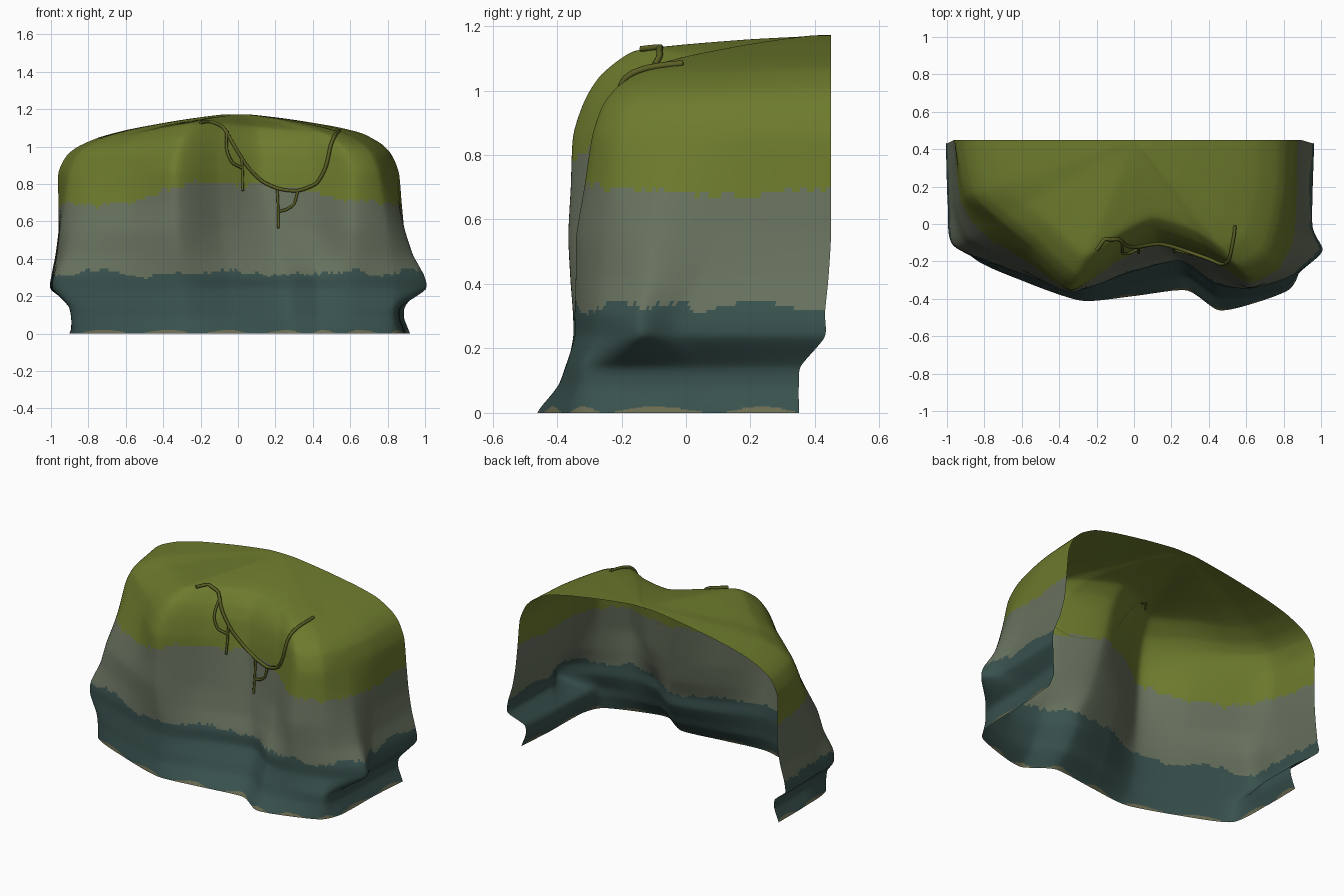
import bpy, random, math
from mathutils import Vector
from mathutils.bvhtree import BVHTree

if "Cube" in bpy.data.objects:
    bpy.data.objects.remove(bpy.data.objects["Cube"])

random.seed(4)


def material(name, rgb):
    m = bpy.data.materials.new(name)
    m.diffuse_color = (*rgb, 1)
    m.use_nodes = True
    m.node_tree.nodes["Principled BSDF"].inputs["Base Color"].default_value = m.diffuse_color
    return m


moss = material("moss green", (0.152, 0.196, 0.026))
stone = material("grey stone", (0.138, 0.166, 0.113))
wet = material("wet teal rock", (0.040, 0.083, 0.076))
foot = material("tan foot", (0.15, 0.15, 0.085))
vine_mat = material("vine green", (0.105, 0.115, 0.018))


def lerp(a, b, t):
    return a + (b - a) * t


def table(t, pts):
    for (a, va), (b, vb) in zip(pts, pts[1:]):
        if t <= b:
            return lerp(va, vb, max(0, (t - a) / (b - a)))
    return pts[-1][1]


def spline(pts, n):
    """Catmull-Rom curve through pts, n steps per span."""
    out = []
    for i in range(len(pts) - 1):
        p1, p2 = pts[i], pts[i + 1]
        p0 = pts[i - 1] if i else p1 * 2 - p2
        p3 = pts[i + 2] if i + 2 < len(pts) else p2 * 2 - p1
        for k in range(n):
            t = k / n
            m1, m2 = (p2 - p0) * 0.35, (p3 - p1) * 0.35
            out.append(p1 * (2*t**3 - 3*t*t + 1) + m1 * (t**3 - 2*t*t + t)
                       + p2 * (3*t*t - 2*t**3) + m2 * (t**3 - t*t))
    return out + [pts[-1].copy()]


# Plan outlines of the cliff, left back round the front to right back
base = [(-.90, .35), (-.90, .1), (-.87, -.17), (-.58, -.31), (-.28, -.41), (0, -.385), (.28, -.355),
        (.45, -.46), (.62, -.43), (.83, -.35), (.89, -.22), (.90, .1), (.92, .35)]
shelf = [(-1, .43), (-.99, .1), (-.96, -.12), (-.62, -.26), (-.30, -.35), (-.02, -.26), (.25, -.20),
         (.43, -.32), (.62, -.345), (.84, -.28), (1.0, -.15), (.95, 0), (.96, .43)]
mid = [(-.96, .45), (-.95, .1), (-.87, -.08), (-.60, -.24), (-.33, -.365), (-.08, -.22), (.18, -.14),
       (.41, -.21), (.61, -.34), (.80, -.25), (.89, -.1), (.885, .1), (.89, .45)]
brow = [(-.96, .45), (-.90, .15), (-.75, 0), (-.57, -.15), (-.34, -.35), (-.10, -.2), (.13, -.09),
        (.40, -.17), (.61, -.29), (.75, -.22), (.81, -.05), (.845, .15), (.86, .45)]
# How full the crown is above each column (0 = sloping, 1 = bold)
full = [0, .1, .2, .6, 1, .95, .75, .5, .3, .2, .15, .2, .3]

columns = []
for i in range(len(base)):
    b, s, m, t = (Vector((*o[i], 0)) for o in (base, shelf, mid, brow))
    front = 1 if 3 <= i <= 8 else .5 if i in (2, 9) else 0
    up = lambda v, z: Vector((v.x, v.y, z))
    # undercut foot: pinched at the sides, sloping at the front
    pinch = Vector((b.x * lerp(.965, 1, front), b.y, 0))
    col = [up(b, 0), up(b.lerp(pinch, .25).lerp(s, .1 * front), .02),
           up(pinch.lerp(s, .5 * front), .085),
           up(pinch.lerp(s, lerp(.08, .7, front)), .145), up(s, .235), up(s.lerp(m, .06), .31),
           up(s.lerp(m, .6), .42), up(m, .55), up(m.lerp(t, .5), .70), up(t, .86)]
    # crown: outline shrinks to the middle of the back edge
    for f, zs, zf in ((.955, .95, .97), (.89, 1.0, 1.05), (.77, 1.05, 1.12),
                      (.6, 1.093, 1.14), (.33, 1.14, 1.158), (.1, 1.17, 1.168), (0, 1.172, 1.172)):
        col.append(Vector((t.x * f, .45 + (t.y - .45) * f, lerp(zs, zf, full[i]))))
    columns.append(col)

# Smooth grid
rows = [spline([c[j] for c in columns], 16) for j in range(len(columns[0]))]
grid = [spline([r[i] for r in rows], 8) for i in range(len(rows[0]))]
nc, nr = len(grid), len(grid[0])
verts = [v for c in grid for v in c]
faces, idx = [], []
n1 = n2 = 0
for i in range(nc - 1):
    n1 = n1 * .8 + random.uniform(-.012, .012)
    n2 = n2 * .8 + random.uniform(-.012, .012)
    tan_line = .010 + .010 * math.sin(i * .35)
    for j in range(nr - 1):
        a = i * nr + j
        f = (a, a + nr, a + nr + 1, a + 1)
        c = sum((verts[k] for k in f), Vector()) / 4
        moss_line = table(c.x, [(-1, .68), (-.6, .70), (-.3, .81), (0, .775), (.3, .775),
                                (.6, .71), (.9, .68)]) + n1
        idx.append(0 if c.z > moss_line else 1 if c.z > .325 + n2 else 2 if c.z > tan_line else 3)
        faces.append(f)
mesh = bpy.data.meshes.new("cliff")
mesh.from_pydata(verts, [], faces)
for m in (moss, stone, wet, foot):
    mesh.materials.append(m)
mesh.polygons.foreach_set("material_index", idx)
mesh.polygons.foreach_set("use_smooth", [True] * len(faces))
cliff = bpy.data.objects.new("cliff", mesh)
bpy.context.collection.objects.link(cliff)
tree = BVHTree.FromPolygons(verts, faces)


# Vines, drawn in front view and laid on the cliff face
def vine(name, pts, r):
    cu = bpy.data.curves.new(name, 'CURVE')
    cu.dimensions = '3D'
    cu.bevel_depth, cu.bevel_resolution, cu.use_fill_caps = r, 1, True
    path = []
    for p in spline([Vector((x, 0, z)) for x, z in pts], 4):
        hit = tree.ray_cast(Vector((p.x, -2, p.z)), Vector((0, 1, 0)))[0]
        if hit and hit.y < .0:
            path.append(hit + Vector((0, -.009, .004)))
    sp = cu.splines.new('POLY')
    sp.points.add(len(path) - 1)
    for q, p in zip(sp.points, path):
        q.co = (*p, 1)
    cu.materials.append(vine_mat)
    bpy.context.collection.objects.link(bpy.data.objects.new(name, cu))


vine("main_vine", [(-.2, 1.125), (-.15, 1.13), (-.08, 1.10), (-.02, 1.0), (.05, .89), (.13, .81), (.22, .77),
                   (.32, .76), (.42, .80), (.47, .89), (.495, 1.0), (.52, 1.06), (.54, 1.08)], .010)
vine("left_vine_loop", [(-.06, 1.08), (-.06, .98), (-.03, .91), (.025, .88)], .008)
vine("left_vine_tip", [(.02, .93), (.025, .85), (.025, .76)], .007)
vine("right_vine_loop", [(.32, .76), (.30, .69), (.26, .66), (.22, .65)], .008)
vine("right_vine_tip", [(.21, .77), (.215, .66), (.215, .56)], .007)
